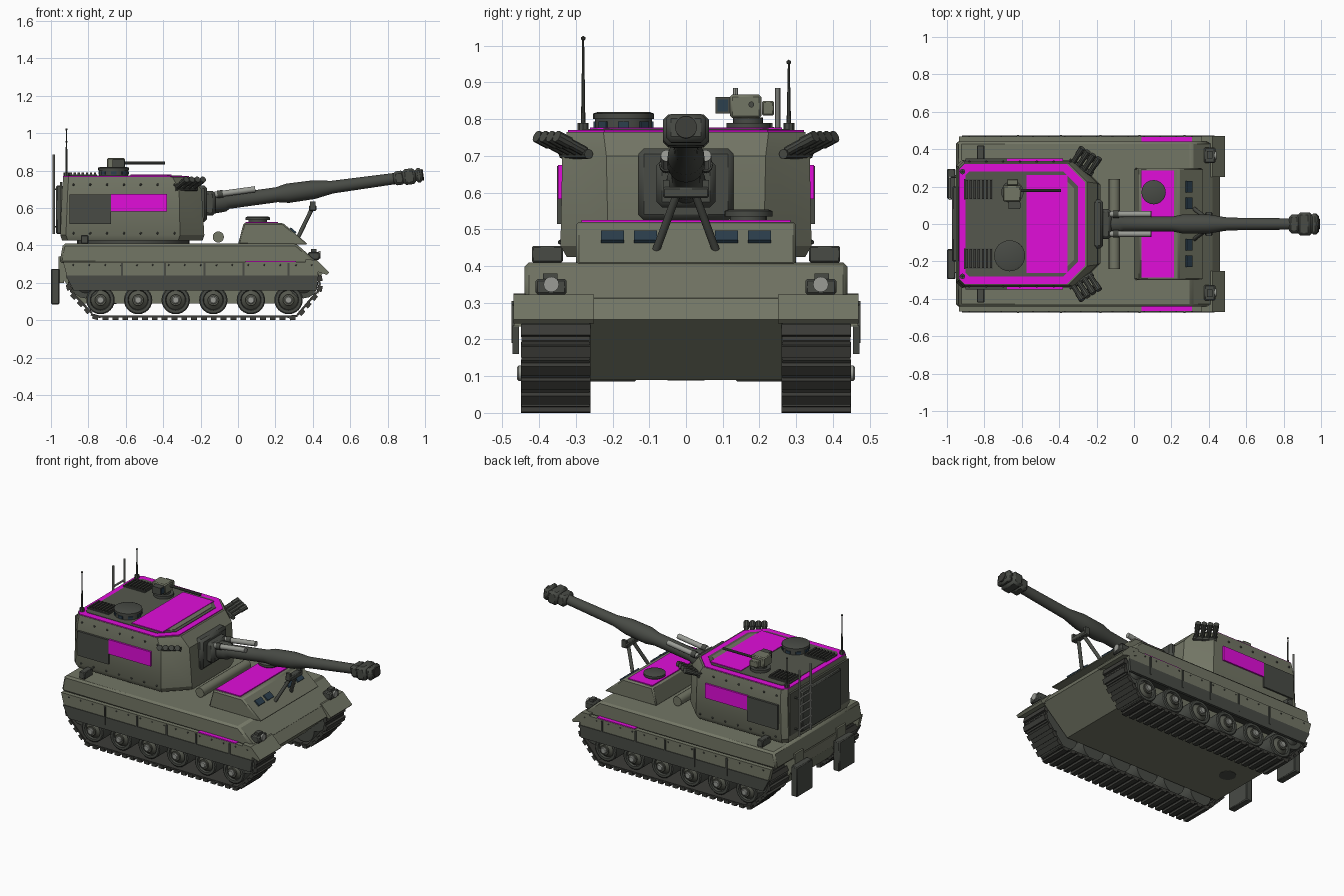
import bpy, bmesh, math
from mathutils import Vector, Matrix

if "Cube" in bpy.data.objects:
    bpy.data.objects.remove(bpy.data.objects["Cube"])


def material(name, r, g, b):
    m = bpy.data.materials.new(name)
    m.use_nodes = True
    m.diffuse_color = (r, g, b, 1)
    m.node_tree.nodes["Principled BSDF"].inputs["Base Color"].default_value = (r, g, b, 1)
    return m


GREEN = material("olive grey", .17, .18, .13)
DARK = material("gunmetal", .065, .07, .06)
TRACK = material("track steel", .045, .046, .04)
PINK = material("magenta", .75, .004, .7)
GLASS = material("blue glass", .025, .05, .075)
STEEL = material("pale steel", .32, .33, .3)
ROOF = material("dark olive", .09, .095, .075)


def finish(name, bm, mat, bevel=0):
    bmesh.ops.recalc_face_normals(bm, faces=bm.faces)
    me = bpy.data.meshes.new(name)
    bm.to_mesh(me)
    bm.free()
    me.materials.append(mat)
    ob = bpy.data.objects.new(name, me)
    bpy.context.collection.objects.link(ob)
    me.shade_smooth()
    me.set_sharp_from_angle(angle=math.radians(32))
    if bevel:
        mod = ob.modifiers.new("edge", "BEVEL")
        mod.width, mod.segments, mod.limit_method = bevel, 1, "ANGLE"
    return ob


def add_box(bm, centre, size, rot=Matrix()):
    bmesh.ops.create_cube(bm, size=1, matrix=Matrix.Translation(centre) @ rot @ Matrix.Diagonal((*size, 1)))


def box(name, x, y, z, mat, bevel=0):
    """Box given by its (low, high) range on each axis."""
    bm = bmesh.new()
    r = (x, y, z)
    add_box(bm, [(a + b) / 2 for a, b in r], [abs(b - a) for a, b in r])
    return finish(name, bm, mat, bevel)


def skin(bm, rings):
    """Bridge a list of closed rings and cap both ends."""
    vs = [[bm.verts.new(p) for p in ring] for ring in rings]
    n = len(vs[0])
    for a, b in zip(vs, vs[1:]):
        for i in range(n):
            bm.faces.new((a[i], a[(i + 1) % n], b[(i + 1) % n], b[i]))
    bm.faces.new(vs[0])
    bm.faces.new(vs[-1])


def prism(name, profile, y0, y1, mat, bevel=0):
    bm = bmesh.new()
    skin(bm, [[(x, y, z) for x, z in profile] for y in (y0, y1)])
    return finish(name, bm, mat, bevel)


def lathe(name, origin, axis, profile, mat, sides=20):
    """Turn (distance, radius) pairs around an axis."""
    q = Vector(axis).to_track_quat("Z", "Y")
    bm = bmesh.new()
    skin(bm, [[Vector(origin) + q @ Vector((r * math.cos(k * math.tau / sides), r * math.sin(k * math.tau / sides), t))
               for k in range(sides)] for t, r in profile])
    return finish(name, bm, mat)


def rod(name, a, b, r, mat, sides=12):
    d = Vector(b) - Vector(a)
    return lathe(name, a, d, [(0, r), (d.length, r)], mat, sides)


def octagon(x0, x1, w, front, rear, z):
    half = [(x0, w - rear), (x0 + rear, w), (x1 - front, w), (x1, w - front)]
    return [(x, y, z) for x, y in half + [(x, -y) for x, y in reversed(half)]]


def deck(name, levels, mat, bevel=0):
    bm = bmesh.new()
    skin(bm, [octagon(*lv) for lv in levels])
    return finish(name, bm, mat, bevel)


def studs(name, points, r, mat):
    bm = bmesh.new()
    for p in points:
        bmesh.ops.create_icosphere(bm, subdivisions=1, radius=r, matrix=Matrix.Translation(p))
    return finish(name, bm, mat)


# Hull
prism("upper_hull", [(-.935, .41), (.31, .41), (.43, .305), (-.955, .305)], -.44, .44, GREEN, .012)
prism("lower_hull", [(-.955, .31), (.42, .312), (.46, .255), (.28, .09), (-.84, .09), (-.95, .24)], -.262, .262, GREEN)
prism("driver_housing", [(0, .405), (.03, .52), (.24, .52), (.375, .405)], -.3, .3, GREEN, .008)
box("housing_top_panel", (.04, .215), (-.285, .285), (.519, .526), PINK)
lathe("driver_hatch", (.105, .17, .52), (0, 0, 1), [(0, .05), (.015, .05), (.015, .065), (.03, .065), (.034, .055)], DARK)
for y in (-.2, -.11, .11, .2):
    bm = bmesh.new()
    add_box(bm, (.293, y, .478), (.04, .062, .014), Matrix.Rotation(math.radians(40), 4, "Y"))
    finish("vision_block", bm, GLASS)
rod("stowed_tube", (-.105, -.24, .445), (-.105, .24, .445), .03, GREEN, 16)
lathe("belly_hatch", (-.7, 0, .088), (0, 0, 1), [(0, .05), (.005, .05)], DARK)

# Running gear
WHEELS = [-.735 + .201 * i for i in range(6)]
SEAMS = (-.62, -.39, -.18, .03, .27)


def arc(cx, cz, r, a0, a1, n=10):
    angles = [math.radians(a0 + (a1 - a0) * i / n) for i in range(n + 1)]
    return [Vector((cx + r * math.cos(a), 0, cz + r * math.sin(a))) for a in angles]


path = arc(.35, .195, .085, 90, -50) + arc(.28, .1, .08, -60, -90, 3)
path += arc(-.735, .1, .08, -90, -120, 3) + arc(-.815, .195, .085, -130, -270)


def track(s):
    legs = [(a, b) for a, b in zip(path, path[1:] + path[:1])]
    total = sum((b - a).length for a, b in legs)
    count = 56
    pitch = total / count
    bm = bmesh.new()
    walked, target = 0, 0
    for a, b in legs:
        d = b - a
        rot = Matrix.Rotation(-math.atan2(d.z, d.x), 4, "Y")
        while target < walked + d.length and target < total - pitch / 2:
            p = a + d.normalized() * (target - walked) + Vector((0, s * .355, 0))
            add_box(bm, p, (pitch * 1.02, .185, .012), rot)
            add_box(bm, p + rot @ Vector((0, 0, .01)), (pitch * .6, .19, .02), rot)
            target += pitch
        walked += d.length
    finish("track", bm, TRACK)


for s in (-1, 1):
    track(s)
    for x in WHEELS:
        lathe("road_wheel", (x, s * .28, .108), (0, s, 0), [(0, .076), (.15, .076), (.155, .07), (.155, .055), (.14, .05)], DARK, 24)
        lathe("wheel_disc", (x, s * .41, .108), (0, s, 0), [(0, .052), (.012, .052), (.03, .03), (.04, .03)], ROOF, 20)
        lathe("wheel_cap", (x, s * .44, .108), (0, s, 0), [(0, .021), (.016, .021), (.02, .016)], STEEL, 12)
    for x, n in ((.35, "sprocket"), (-.815, "idler")):
        lathe(n, (x, s * .28, .195), (0, s, 0), [(0, .078), (.15, .078), (.15, .05), (.165, .03)], DARK, 16)
    # Side skirts
    prism("skirt", [(-.935, .312), (.42, .312), (.43, .235), (-.915, .235)], s * .44, s * .468, GREEN)
    prism("skirt_rubber", [(-.92, .238), (.43, .238), (.42, .16), (-.88, .16)], s * .455, s * .472, DARK)
    box("skirt_magenta_strip", (.04, .31), (s * .437, s * .466), (.311, .317), PINK)
    for x in SEAMS:
        box("skirt_seam", (x - .005, x + .005), (s * .46, s * .475), (.19, .305), DARK)
    studs("skirt_bolts", [(-.88 + .085 * i, s * .469, .295) for i in range(16)], .005, DARK)
    # Front fender and lamp
    prism("front_fender", [(.36, .325), (.42, .322), (.487, .255), (.475, .243), (.36, .28)], s * .25, s * .47, GREEN)
    box("headlight", (.375, .435), (s * .325, s * .41), (.322, .365), DARK, .006)
    rod("headlight_lens", (.43, s * .367, .35), (.442, s * .367, .35), .021, STEEL, 16)
    box("headlight_guard", (.39, .42), (s * .35, s * .39), (.36, .38), DARK)
    # Rear fittings
    box("rear_stowage", (-1, -.955), (s * .135, s * .295), (.085, .275), DARK, .005)
    box("rear_bracket", (-.96, -.93), (s * .17, s * .26), (.2, .34), GREEN)
    box("deck_marker", (-.84, -.8), (s * .335, s * .42), (.41, .455), DARK, .004)
    # Travel lock legs
    rod("lock_leg", (.31, s * .09, .42), (.395, s * .025, .595), .011, DARK)
box("lock_cradle", (.38, .42), (-.063, .063), (.585, .615), DARK, .005)
for s in (-1, 1):
    box("lock_horn", (.385, .415), (s * .045, s * .063), (.61, .635), DARK)

# Turret shell and roof plates
lathe("turret_ring", (-.56, 0, .405), (0, 0, 1), [(0, .3), (.03, .3)], DARK, 32)
deck("turret", [(-.94, -.19, .325, .13, .03, .425), (-.95, -.18, .342, .13, .03, .455),
                (-.94, -.195, .337, .12, .03, .7), (-.935, -.25, .325, .1, .03, .765)], GREEN)
deck("roof_border", [(-.935, -.262, .322, .1, .03, .764), (-.935, -.262, .322, .1, .03, .77)], PINK)
deck("roof_inner", [(-.9, -.3, .282, .08, .02, .769), (-.9, -.3, .282, .08, .02, .773)], ROOF)
deck("roof_inner_lip", [(-.575, -.32, .26, .07, .01, .772), (-.575, -.32, .26, .07, .01, .775)], GREEN)
box("roof_panel", (-.575, -.355), (-.262, .262), (.772, .778), PINK)
box("rear_door", (-.972, -.935), (-.2, .2), (.46, .72), DARK, .006)
box("rear_plate", (-.952, -.94), (-.3, .3), (.47, .74), ROOF)

for s in (-1, 1):
    box("side_panel", (-.68, -.38), (s * .33, s * .349), (.582, .675), PINK)
    box("side_door", (-.9, -.68), (s * .33, s * .351), (.515, .672), DARK)
    studs("side_bolts", [(-.88 + .09 * i, s * y, z) for i in range(7) for y, z in ((.334, .725), (.343, .465))], .007, DARK)
    # Smoke launchers, fanned across the front corner
    out = Vector((.5, s * .78, .42)).normalized()
    for i in range(4):
        base = Vector((-.325 + .03 * i, s * (.33 - .018 * i), .712))
        lathe("smoke_tube", base, out, [(0, .014), (.055, .014), (.055, .017), (.1, .017)], DARK, 10)
    rod("launcher_rail", (-.335, s * .335, .705), (-.22, s * .265, .705), .014, DARK, 8)
    # Roof grilles
    box("grille_frame", (-.91, -.755), (s * .13, s * .24), (.772, .779), DARK)
    for i in range(7):
        x = -.9 + .0215 * i
        box("grille_slat", (x, x + .012), (s * .135, s * .235), (.778, .79), TRACK)
    # Aerials
    top = 1.02 if s < 0 else .955
    lathe("aerial", (-.917, s * .28, .76), (0, 0, 1), [(0, .015), (.03, .015), (.03, .006), (top - .76, .0025)], DARK, 8)
    studs("aerial_tip", [(-.917, s * .28, top)], .007, DARK)

# Ladder
for y in (.135, .25):
    rod("ladder_rail", (-.985, y, .46), (-.985, y, .885), .007, STEEL, 8)
    for z in (.5, .7):
        rod("ladder_mount", (-.985, y, z), (-.93, y, z), .005, DARK, 6)
for i in range(6):
    rod("ladder_rung", (-.985, .135, .5 + .05 * i), (-.985, .25, .5 + .05 * i), .006, STEEL, 8)

# Gun
box("mantlet_plate", (-.23, -.165), (-.13, .13), (.525, .72), DARK, .015)
box("mantlet", (-.18, -.12), (-.08, .08), (.56, .69), DARK, .015)
AIM = Vector((1, 0, .137)).normalized()
ROOT = Vector((-.15, 0, .622))
lathe("barrel", ROOT, AIM, [(0, .055), (.08, .052), (.1, .04), (.36, .04), (.42, .052), (.56, .05), (.66, .034), (1.0, .03)], DARK, 24)
tilt = Matrix.Rotation(-math.atan(.137), 4, "Y")
for t, size in ((1.02, (.06, .1, .075)), (1.075, (.07, .125, .085)), (1.127, (.04, .11, .078))):
    bm = bmesh.new()
    add_box(bm, ROOT + AIM * t, size, tilt)
    finish("muzzle_brake", bm, DARK, .014)
rod("muzzle_bore", ROOT + AIM * 1.14, ROOT + AIM * 1.152, .03, TRACK, 20)
for s in (-1, 1):
    start = Vector((-.19, s * .053, .662))
    rod("recoil_tube", start, start + AIM * .285, .016, STEEL, 12)
    rod("recoil_collar", start + AIM * .08, start + AIM * .11, .02, DARK, 12)

# Commander cupola
lathe("cupola", (-.665, -.17, .77), (0, 0, 1), [(0, .078), (.03, .078), (.03, .083), (.045, .083), (.05, .07)], DARK, 24)
for k in range(8):
    a = k * math.tau / 8
    bm = bmesh.new()
    add_box(bm, (-.665 + .077 * math.cos(a), -.17 + .077 * math.sin(a), .786), (.01, .03, .016), Matrix.Rotation(a, 4, "Z"))
    finish("cupola_window", bm, GLASS)

# Remote weapon station
lathe("station_base", (-.65, .17, .77), (0, 0, 1), [(0, .06), (.02, .06), (.02, .04), (.035, .04)], DARK, 20)
box("station_body", (-.7, -.605), (.12, .205), (.803, .867), GREEN, .006)
box("station_sight", (-.67, -.61), (.08, .12), (.815, .86), DARK)
box("sight_glass", (-.612, -.606), (.086, .114), (.821, .854), GLASS)
box("ammunition_box", (-.68, -.62), (.207, .24), (.81, .85), GREEN, .004)
rod("station_gun", (-.62, .178, .84), (-.39, .178, .84), .008, DARK, 10)
